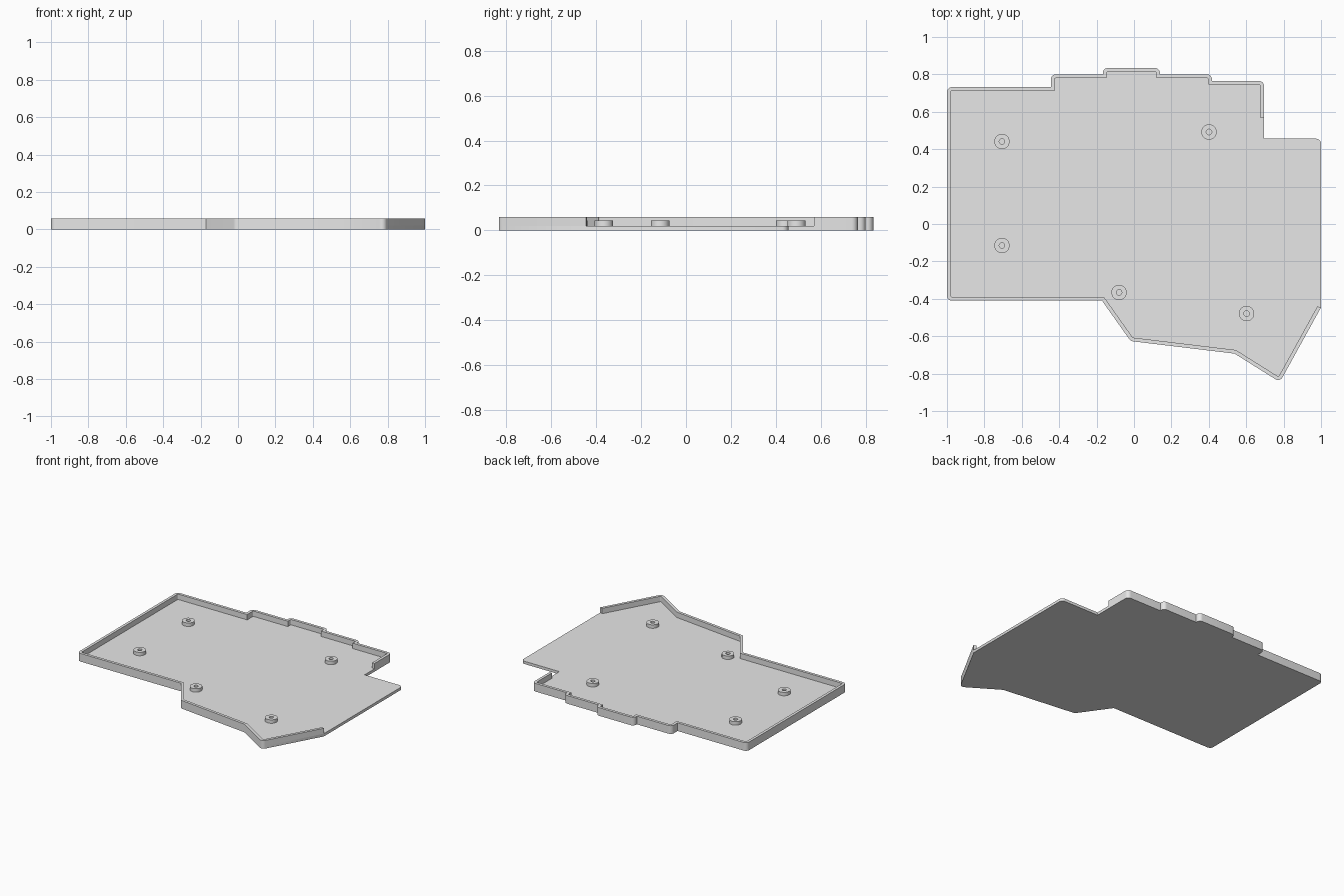
import bpy, bmesh, math
from mathutils import Vector

FLOOR, TOP, BOSS_TOP, THICK, RADIUS = 0.02, 0.059, 0.045, 0.02, 0.027

cube = bpy.data.objects.get("Cube")
if cube:
    bpy.data.objects.remove(cube, do_unlink=True)

grey = bpy.data.materials.new("light_grey")
grey.use_nodes = True
grey.diffuse_color = (0.8, 0.8, 0.8, 1)
grey.node_tree.nodes["Principled BSDF"].inputs["Base Color"].default_value = (0.8, 0.8, 0.8, 1)

# Case outline, anticlockwise; the wall runs from WALL_START to WALL_END
WALL_START, WALL_END = (0.695, 0.57), (1, -0.446)
CORNERS = [WALL_START, (0.695, 0.765), (0.417, 0.765), (0.417, 0.8), (0.139, 0.8),
           (0.139, 0.834), (-0.167, 0.834), (-0.167, 0.8), (-0.445, 0.8),
           (-0.445, 0.732), (-1, 0.732), (-1, -0.41), (-0.171, -0.41),
           (-0.018, -0.626), (0.538, -0.693), (0.78, -0.845), WALL_END,
           (1, 0.456), (0.695, 0.456)]


def round_convex(corners):
    """Fillet the outward corners and leave the inward ones sharp."""
    path = []
    for i, c in enumerate(corners):
        p = Vector(c)
        a = (p - Vector(corners[i - 1])).normalized()
        b = (Vector(corners[(i + 1) % len(corners)]) - p).normalized()
        turn = math.atan2(a.x * b.y - a.y * b.x, a.dot(b))
        if turn < 0.01 or c == WALL_END:
            path.append(p)
            continue
        start = p - a * RADIUS * math.tan(turn / 2)
        centre = start + Vector((-a.y, a.x)) * RADIUS
        angle = math.atan2(-a.x, a.y) + math.pi
        angle = math.atan2(start.y - centre.y, start.x - centre.x)
        steps = max(2, round(turn / math.radians(13)))
        for k in range(steps + 1):
            t = angle + turn * k / steps
            path.append(centre + RADIUS * Vector((math.cos(t), math.sin(t))))
    return path


def inset(path, distance):
    """Mitred inward offset of a closed path."""
    result = []
    for i, p in enumerate(path):
        a = (p - path[i - 1]).normalized()
        b = (path[(i + 1) % len(path)] - p).normalized()
        n, m = Vector((-a.y, a.x)), Vector((-b.y, b.x))
        result.append(p + (n + m) * distance / (1 + n.dot(m)))
    return result


def finish(bm, name):
    bmesh.ops.recalc_face_normals(bm, faces=bm.faces)
    mesh = bpy.data.meshes.new(name)
    bm.to_mesh(mesh)
    bm.free()
    mesh.materials.append(grey)
    obj = bpy.data.objects.new(name, mesh)
    bpy.context.collection.objects.link(obj)
    bpy.ops.object.select_all(action='DESELECT')
    obj.select_set(True)
    bpy.context.view_layer.objects.active = obj
    bpy.ops.object.shade_smooth_by_angle(angle=math.radians(30))
    return obj


outline = round_convex(CORNERS)

# Floor plate
bm = bmesh.new()
face = bm.faces.new([bm.verts.new((p.x, p.y, 0)) for p in outline])
up = bmesh.ops.extrude_face_region(bm, geom=[face], use_keep_orig=True)
bmesh.ops.translate(bm, vec=(0, 0, FLOOR),
                    verts=[v for v in up["geom"] if isinstance(v, bmesh.types.BMVert)])
finish(bm, "floor_plate")

# Rim wall, open along the right side
bm = bmesh.new()
sections = []
for p, q in zip(outline, inset(outline, THICK)):
    sections.append([bm.verts.new(v) for v in (
        (p.x, p.y, FLOOR), (p.x, p.y, TOP), (q.x, q.y, TOP), (q.x, q.y, FLOOR))])
    if (p - Vector(WALL_END)).length < 1e-5:
        break
for s, t in zip(sections, sections[1:]):
    for k in range(4):
        j = (k + 1) % 4
        bm.faces.new((s[k], s[j], t[j], t[k]))
bm.faces.new(sections[0])
bm.faces.new(sections[-1])
finish(bm, "rim_wall")

# Screw bosses, each a short tube
BOSSES = [(-0.706, 0.441), (0.401, 0.492), (-0.706, -0.115), (-0.08, -0.366), (0.602, -0.479)]
for i, (x, y) in enumerate(BOSSES):
    bm = bmesh.new()
    profile = [bm.verts.new((r, 0, z)) for r, z in (
        (0.041, FLOOR), (0.041, BOSS_TOP), (0.015, BOSS_TOP), (0.015, FLOOR))]
    edges = [bm.edges.new(pair) for pair in zip(profile, profile[1:])]
    bmesh.ops.spin(bm, geom=profile + edges, cent=(0, 0, 0), axis=(0, 0, 1),
                   angle=math.tau, steps=32, use_merge=True)
    bmesh.ops.remove_doubles(bm, verts=bm.verts, dist=1e-5)
    finish(bm, f"screw_boss_{i + 1}").location = (x, y, 0)
